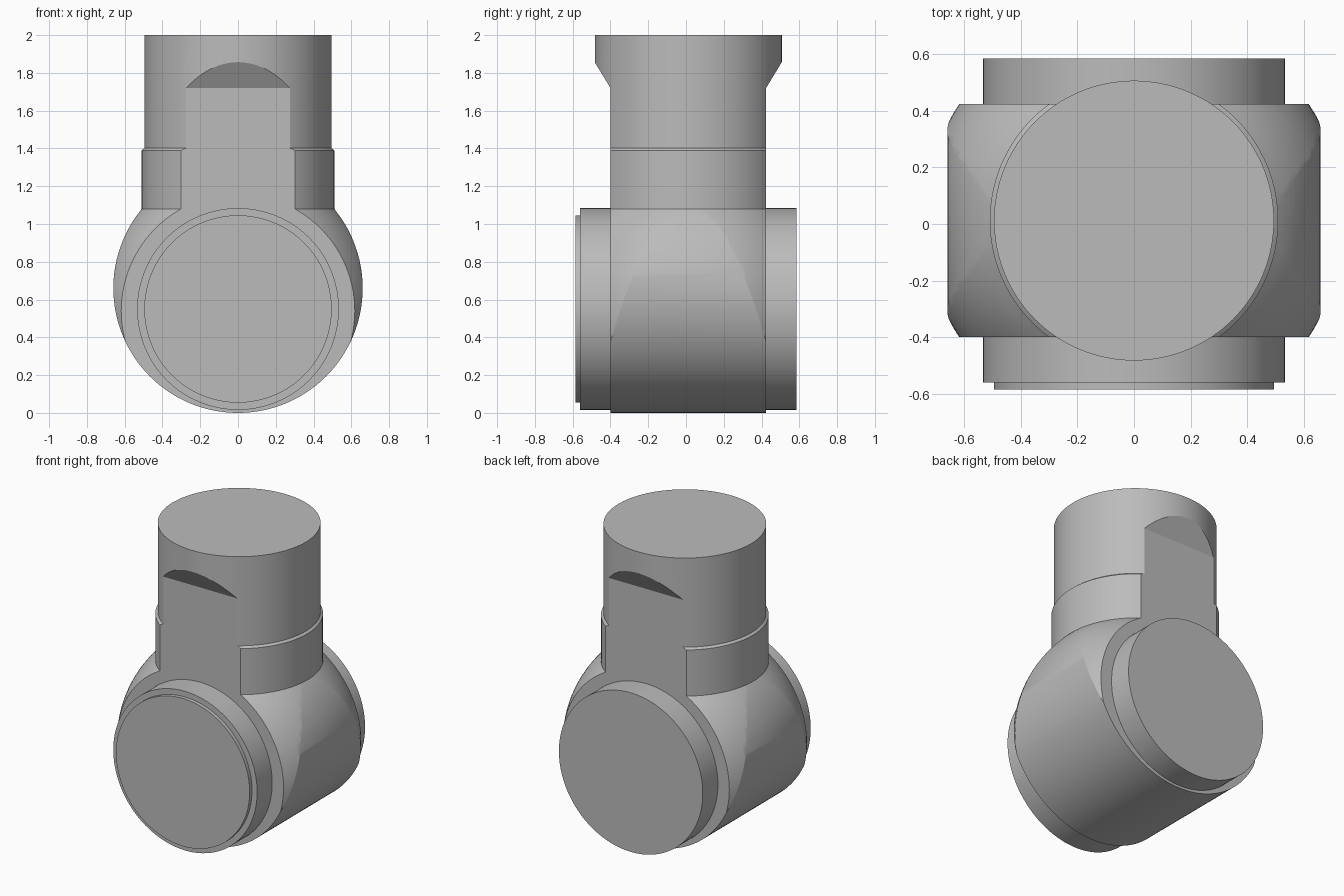
import bpy
import bmesh
from math import sin, cos, pi, sqrt, asin, acos, radians
from mathutils import Matrix

cube = bpy.data.objects.get("Cube")
if cube:
    bpy.data.objects.remove(cube, do_unlink=True)

MID_Y = 0.012          # the housing sits slightly behind the origin
SEGMENTS = 128

grey = bpy.data.materials.new("plain grey")
grey.use_nodes = True
colour = (0.5, 0.5, 0.5, 1)
grey.diffuse_color = colour
grey.node_tree.nodes["Principled BSDF"].inputs["Base Color"].default_value = colour


def finish(name, bm):
    bmesh.ops.recalc_face_normals(bm, faces=bm.faces)
    mesh = bpy.data.meshes.new(name)
    bm.to_mesh(mesh)
    bm.free()
    mesh.materials.append(grey)
    obj = bpy.data.objects.new(name, mesh)
    bpy.context.collection.objects.link(obj)
    return obj


def lathe(name, profile, matrix):
    """Revolve (radius, height) points, both ends closed with a flat disc."""
    bm = bmesh.new()
    rings = [[bm.verts.new((r * cos(2 * pi * i / SEGMENTS), r * sin(2 * pi * i / SEGMENTS), h))
              for i in range(SEGMENTS)] for r, h in profile]
    for low, high in zip(rings, rings[1:]):
        for i in range(SEGMENTS):
            j = (i + 1) % SEGMENTS
            bm.faces.new((low[i], low[j], high[j], high[i]))
    bm.faces.new(rings[0])
    bm.faces.new(rings[-1])
    bm.transform(matrix)
    return finish(name, bm)


def prism(name, points, depth):
    """Extrude a closed outline of 3D points by a vector, as a hidden cutter."""
    bm = bmesh.new()
    face = bm.faces.new([bm.verts.new(p) for p in points])
    moved = bmesh.ops.extrude_face_region(bm, geom=[face])["geom"]
    bmesh.ops.translate(bm, vec=depth, verts=[v for v in moved if isinstance(v, bmesh.types.BMVert)])
    obj = finish(name, bm)
    obj.hide_render = True
    return obj


def select(obj):
    bpy.ops.object.select_all(action="DESELECT")
    obj.select_set(True)
    bpy.context.view_layer.objects.active = obj


def smooth(obj):
    select(obj)
    bpy.ops.object.shade_smooth_by_angle(angle=radians(25))


# Housing: ball, collar and stem turned as one piece
BALL_R, BALL_Z, COLLAR_R, COLLAR_Z = 0.743, 0.54, 0.51, 1.08
end = acos(COLLAR_R / BALL_R)
start = -1.5
ball = [(BALL_R * cos(a), BALL_Z + BALL_R * sin(a))
        for a in (start + (end - start) * i / 48 for i in range(49))]
stem = [(COLLAR_R, 1.39), (0.495, 1.402), (0.495, 2.0)]
housing = lathe("joint_housing", ball + stem, Matrix.Translation((0, MID_Y, 0)))

# Side outline: flat front and back that slope outwards under the stem's top
half = [(0.412, -0.3), (0.412, 1.72), (0.576, 1.99), (0.576, 2.2)]
outline = [(-1, MID_Y + y, z) for y, z in half] + [(-1, MID_Y - y, z) for y, z in reversed(half)]
flats = prism("flats_cutter", outline, (2, 0, 0))

# Front outline: round barrel with an open slot upwards for the stem
BARREL_R = 0.66
top = asin(sqrt(1 - (0.511 / BARREL_R) ** 2))
arc = [-pi - top + (pi + 2 * top) * i / 120 for i in range(121)]
outline = [(BARREL_R * cos(a), -1, BARREL_R + BARREL_R * sin(a)) for a in arc]
outline += [(0.62, -1, 1.1), (0.62, -1, 2.2), (-0.62, -1, 2.2), (-0.62, -1, 1.1)]
barrel = prism("barrel_cutter", outline, (0, 2, 0))

select(housing)
for cutter in (flats, barrel):
    mod = housing.modifiers.new("trim", "BOOLEAN")
    mod.operation = "INTERSECT"
    mod.solver = "EXACT"
    mod.object = cutter
    bpy.ops.object.modifier_apply(modifier=mod.name)
    bpy.data.objects.remove(cutter, do_unlink=True)
smooth(housing)

# End caps: the front one is stepped, the back one is plain
CAP_R, CAP_Z = 0.534, 0.55
facing_front = Matrix.Translation((0, 0, CAP_Z)) @ Matrix.Rotation(pi / 2, 4, "X")
facing_back = Matrix.Translation((0, 0, CAP_Z)) @ Matrix.Rotation(-pi / 2, 4, "X")
smooth(lathe("front_cap", [(CAP_R, 0.38), (CAP_R, 0.56), (0.496, 0.56), (0.496, 0.585)], facing_front))
smooth(lathe("back_cap", [(CAP_R, 0.40), (CAP_R, 0.585)], facing_back))
